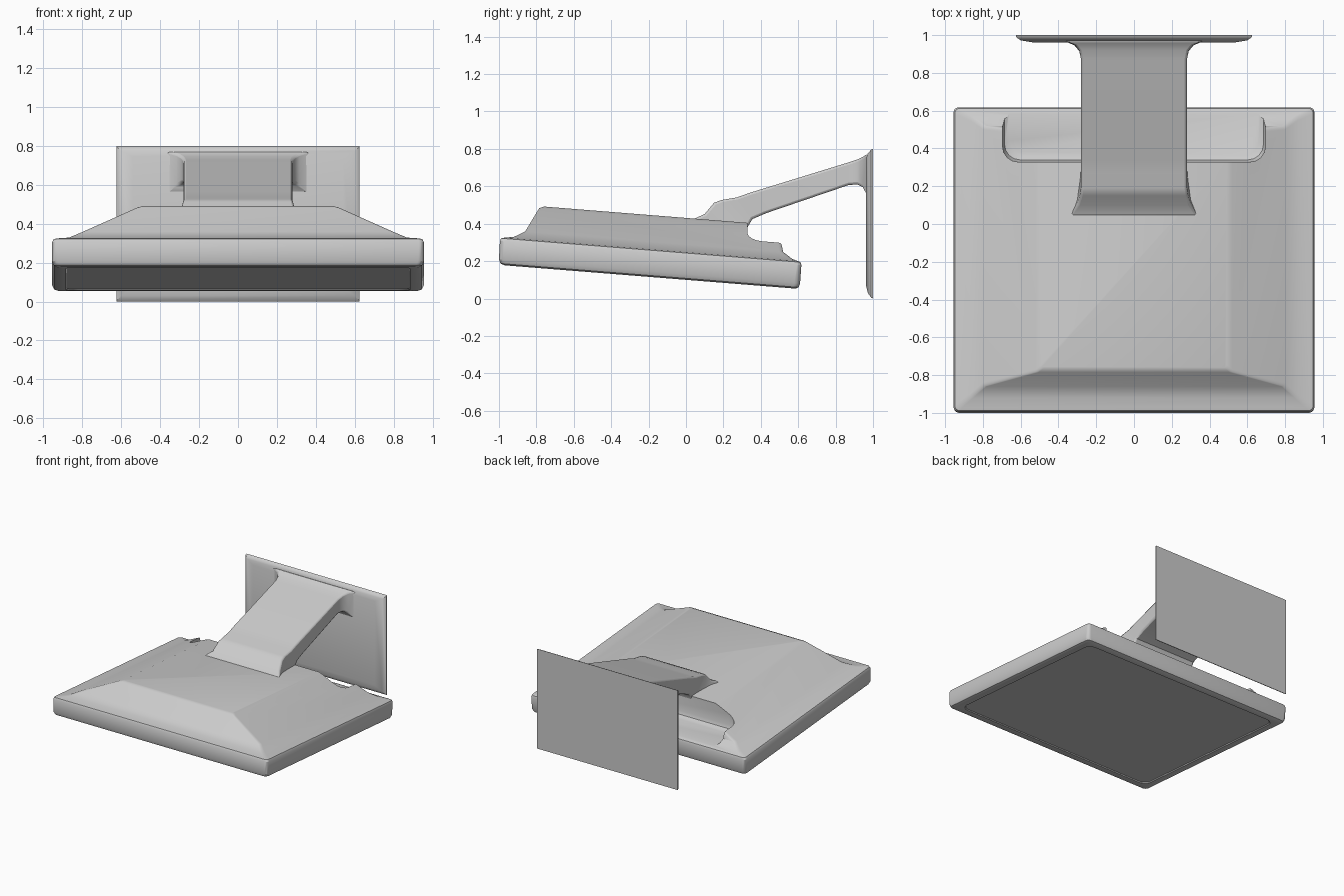
import bpy, bmesh
from math import sin, cos, pi, radians

if "Cube" in bpy.data.objects:
    bpy.data.objects.remove(bpy.data.objects["Cube"])

TILT = -0.08  # slope of the display head, dz/dy


def loft(name, rings):
    """Skin a closed mesh over rings that share a vertex count."""
    bm = bmesh.new()
    loops = [[bm.verts.new(p) for p in r] for r in rings]
    n = len(loops[0])
    for a, b in zip(loops, loops[1:]):
        for i in range(n):
            j = (i + 1) % n
            bm.faces.new((a[i], a[j], b[j], b[i]))
    bm.faces.new(loops[0][::-1])
    bm.faces.new(loops[-1])
    bmesh.ops.recalc_face_normals(bm, faces=bm.faces)
    me = bpy.data.meshes.new(name)
    bm.to_mesh(me)
    bm.free()
    ob = bpy.data.objects.new(name, me)
    bpy.context.collection.objects.link(ob)
    return ob


def rounded(x, y0, y1, z, r, seg=4):
    """Rounded rectangle on the tilted plane of the head."""
    pts = []
    for k, (cx, cy) in enumerate([(x - r, y1 - r), (r - x, y1 - r),
                                  (r - x, y0 + r), (x - r, y0 + r)]):
        for i in range(seg + 1):
            a = (k + i / seg) * pi / 2
            px, py = cx + r * cos(a), cy + r * sin(a)
            pts.append((px, py, z + TILT * py))
    return pts


def activate(ob):
    bpy.ops.object.select_all(action='DESELECT')
    ob.select_set(True)
    bpy.context.view_layer.objects.active = ob


def smooth(ob, angle=28):
    activate(ob)
    bpy.ops.object.shade_smooth_by_angle(angle=radians(angle))


# Display head: recessed screen, rim, and sloped rear housing
head = loft("display_head", [rounded(*r) for r in [
    (0.88, -0.92, 0.54, 0.107, 0.06),
    (0.885, -0.925, 0.545, 0.10, 0.06),
    (0.925, -0.97, 0.585, 0.10, 0.03),
    (0.945, -0.992, 0.602, 0.108, 0.03),
    (0.955, -1.0, 0.61, 0.13, 0.03),
    (0.955, -0.995, 0.617, 0.228, 0.025),
    (0.948, -0.988, 0.612, 0.243, 0.025),
    (0.93, -0.97, 0.60, 0.248, 0.025),
    (0.87, -0.92, 0.57, 0.256, 0.02),
    (0.80, -0.86, 0.52, 0.29, 0.02),
    (0.52, -0.785, 0.49, 0.42, 0.015),
    (0.49, -0.76, 0.47, 0.431, 0.015)]])

# Notch in the back of the housing, under the arm
cutter = loft("notch_cutter", [rounded(*r) for r in [
    (0.66, 0.36, 0.9, 0.252, 0.08),
    (0.685, 0.34, 0.9, 0.265, 0.08),
    (0.695, 0.33, 0.9, 0.29, 0.08),
    (0.70, 0.325, 0.9, 0.7, 0.08)]])
cutter.hide_render = True
mod = head.modifiers.new("notch", 'BOOLEAN')
mod.operation = 'DIFFERENCE'
mod.solver = 'EXACT'
mod.object = cutter
activate(head)
bpy.ops.object.modifier_apply(modifier=mod.name)
bpy.data.objects.remove(cutter)
smooth(head)

# Support arm: sections are half width, top (y, z), bottom (y, z)
sections = [
    (0.34, 0.04, 0.425, 0.06, 0.36), (0.30, 0.10, 0.452, 0.20, 0.34),
    (0.285, 0.15, 0.512, 0.325, 0.31), (0.28, 0.19, 0.527, 0.328, 0.38),
    (0.28, 0.27, 0.54, 0.355, 0.425), (0.28, 0.34, 0.565, 0.43, 0.457),
    (0.28, 0.87, 0.728, 0.87, 0.607), (0.29, 0.92, 0.745, 0.915, 0.61),
    (0.315, 0.95, 0.76, 0.945, 0.595), (0.37, 0.97, 0.775, 0.97, 0.55)]
arm = loft("support_arm", [
    [(-w, yt, zt), (w, yt, zt), (w, yb, zb), (-w, yb, zb)]
    for w, yt, zt, yb, zb in sections])
bev = arm.modifiers.new("soft_edges", 'BEVEL')
bev.width = 0.012
bev.segments = 2
bev.limit_method = 'ANGLE'
bev.angle_limit = radians(50)
smooth(arm, 35)

# Wall plate: thin rectangle with a chamfered front edge
plate = loft("wall_plate", [
    [(-x, y, z0), (x, y, z0), (x, y, z1), (-x, y, z1)]
    for x, y, z0, z1 in [(0.625, 1.0, 0.0, 0.80), (0.625, 0.99, 0.004, 0.796),
                         (0.60, 0.972, 0.03, 0.775), (0.54, 0.962, 0.07, 0.745)]])
smooth(plate)
